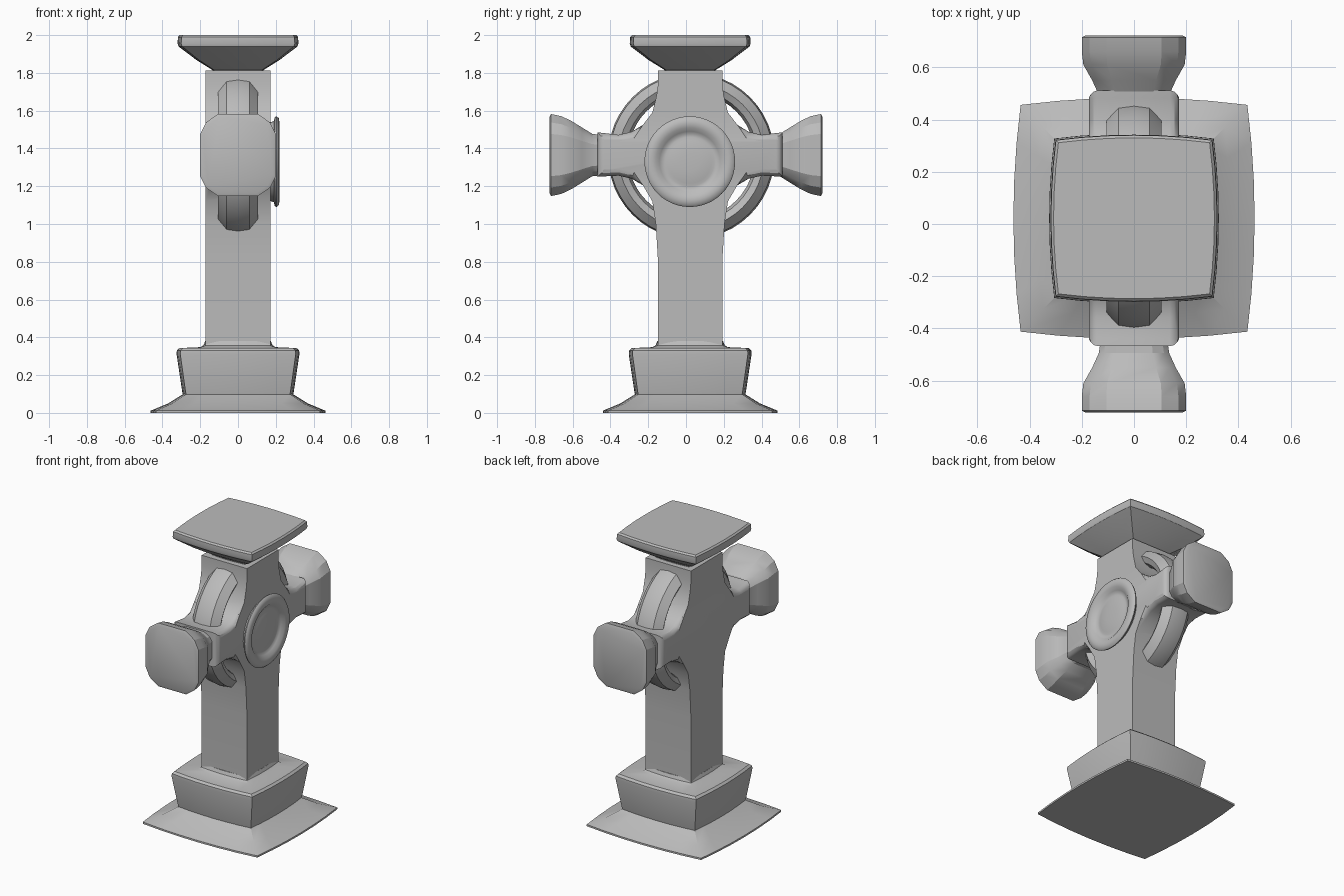
import bpy, bmesh, math
from mathutils import Vector

if "Cube" in bpy.data.objects:
    bpy.data.objects.remove(bpy.data.objects["Cube"])

CY = 0.022      # depth of the shaft axis
CZ = 1.365      # height of the arms

stone = bpy.data.materials.new("grey stone")
stone.use_nodes = True
stone.diffuse_color = (0.5, 0.5, 0.5, 1)
stone.node_tree.nodes["Principled BSDF"].inputs["Base Color"].default_value = (0.5, 0.5, 0.5, 1)


def finish(bm, name, angle=30):
    bmesh.ops.recalc_face_normals(bm, faces=bm.faces)
    mesh = bpy.data.meshes.new(name)
    bm.to_mesh(mesh)
    bm.free()
    mesh.materials.append(stone)
    obj = bpy.data.objects.new(name, mesh)
    bpy.context.collection.objects.link(obj)
    bpy.ops.object.select_all(action='DESELECT')
    obj.select_set(True)
    bpy.context.view_layer.objects.active = obj
    bpy.ops.object.shade_smooth_by_angle(angle=math.radians(angle))
    return obj


def loft(name, rings, caps=True, closed=False, angle=30):
    """Skin a list of equal-length point rings."""
    bm = bmesh.new()
    loops = [[bm.verts.new(p) for p in ring] for ring in rings]
    pairs = list(zip(loops, loops[1:]))
    if closed:
        pairs.append((loops[-1], loops[0]))
    n = len(loops[0])
    for a, b in pairs:
        for i in range(n):
            j = (i + 1) % n
            bm.faces.new((a[i], a[j], b[j], b[i]))
    if caps and not closed:
        bm.faces.new(loops[0])
        bm.faces.new(loops[-1])
    return finish(bm, name, angle)


def bowed_square(h, z, steps=6):
    """Square with gently bulging sides."""
    pts = []
    for side in range(4):
        c, s = [(1, 0), (0, 1), (-1, 0), (0, -1)][side]
        for k in range(steps):
            t = 2 * k / steps - 1
            u, v = h * (1 - 0.06 * t * t), 0.94 * h * t
            pts.append(Vector((u * c - v * s, CY + u * s + v * c, z)))
    return pts


def tier(name, profile):
    return loft(name, [bowed_square(h, z) for h, z in profile])


# Stepped foot and flared cap
tier("base_skirt", [(0.462, 0), (0.462, 0.012), (0.37, 0.05), (0.29, 0.1)])
tier("plinth", [(0.29, 0.09), (0.295, 0.11), (0.325, 0.31), (0.324, 0.33),
                (0.31, 0.343), (0.2, 0.348), (0.183, 0.358), (0.174, 0.38)])
tier("cap", [(0.135, 1.79), (0.135, 1.815), (0.22, 1.868), (0.315, 1.94),
             (0.32, 1.955), (0.318, 1.99), (0.308, 2.0)])

# Shaft and arms: one cross outline pushed through the thickness
half = [(0.17, 0.34), (0.17, 0.8), (0.182, 1.0), (0.2, 1.12), (0.25, 1.205),
        (0.31, 1.24), (0.38, 1.256), (0.46, 1.252), (0.49, 1.25),
        (0.49, 1.485), (0.46, 1.482), (0.38, 1.472), (0.31, 1.488),
        (0.25, 1.525), (0.2, 1.59), (0.178, 1.68), (0.17, 1.74), (0.17, 1.812)]
outline = half + [(-y, z) for y, z in reversed(half)]
bm = bmesh.new()
front = bm.faces.new([bm.verts.new((-0.172, CY + y, z)) for y, z in outline])
ext = bmesh.ops.extrude_face_region(bm, geom=[front])
for v in ext["geom"]:
    if isinstance(v, bmesh.types.BMVert):
        v.co.x = 0.172
bmesh.ops.recalc_face_normals(bm, faces=bm.faces)
arm_edges = []
for e in bm.edges:
    a, b = e.verts
    if abs(a.co.x - b.co.x) < 0.01 and min(abs(a.co.y - CY), abs(b.co.y - CY)) > 0.24:
        arm_edges.append(e)
bmesh.ops.bevel(bm, geom=arm_edges, offset=0.035, segments=3, profile=0.5, affect='EDGES')
finish(bm, "shaft_and_arms")

# Faceted flaring knob on each arm end
quarter = [(1, 0.5), (0.85, 0.77), (0.53, 0.97)]
section = quarter + [(-x, z) for x, z in reversed(quarter)]
section += [(-x, -z) for x, z in section]
knob = [(0.46, 0.13, 0.112), (0.495, 0.135, 0.115), (0.55, 0.16, 0.15), (0.61, 0.194, 0.188),
        (0.66, 0.2, 0.212), (0.715, 0.2, 0.224), (0.722, 0.185, 0.208)]
for name, sign in (("front_knob", -1), ("back_knob", 1)):
    loft(name, [[(x * w, sign * y, CZ + z * h) for x, z in section] for y, w, h in knob], angle=25)

# Chamfered wheel behind the crossing
rim = [(0.44, 0), (0.432, 0.06), (0.385, 0.105), (0.35, 0.085), (0.335, 0.05)]
rim += [(r, -x) for r, x in reversed(rim) if x > 0]
steps = 48
rings = []
for k in range(steps):
    a = 2 * math.pi * k / steps
    rings.append([(x, CY + 0.006 + r * math.cos(a), 1.36 + r * math.sin(a)) for r, x in rim])
loft("wheel_ring", rings, closed=True)

# Round dished boss on the left face
dish = [(0.205, 0.16), (0.215, 0.19), (0.236, 0.195), (0.24, 0.205), (0.23, 0.216),
        (0.205, 0.22), (0.18, 0.216), (0.16, 0.2), (0.145, 0.192), (0.13, 0.191),
        (0.115, 0.195), (0.05, 0.2)]
rings = []
for r, x in dish:
    rings.append([(x, CY - 0.002 + r * math.cos(2 * math.pi * k / steps),
                   1.33 + r * math.sin(2 * math.pi * k / steps)) for k in range(steps)])
loft("round_boss", rings, angle=50)
